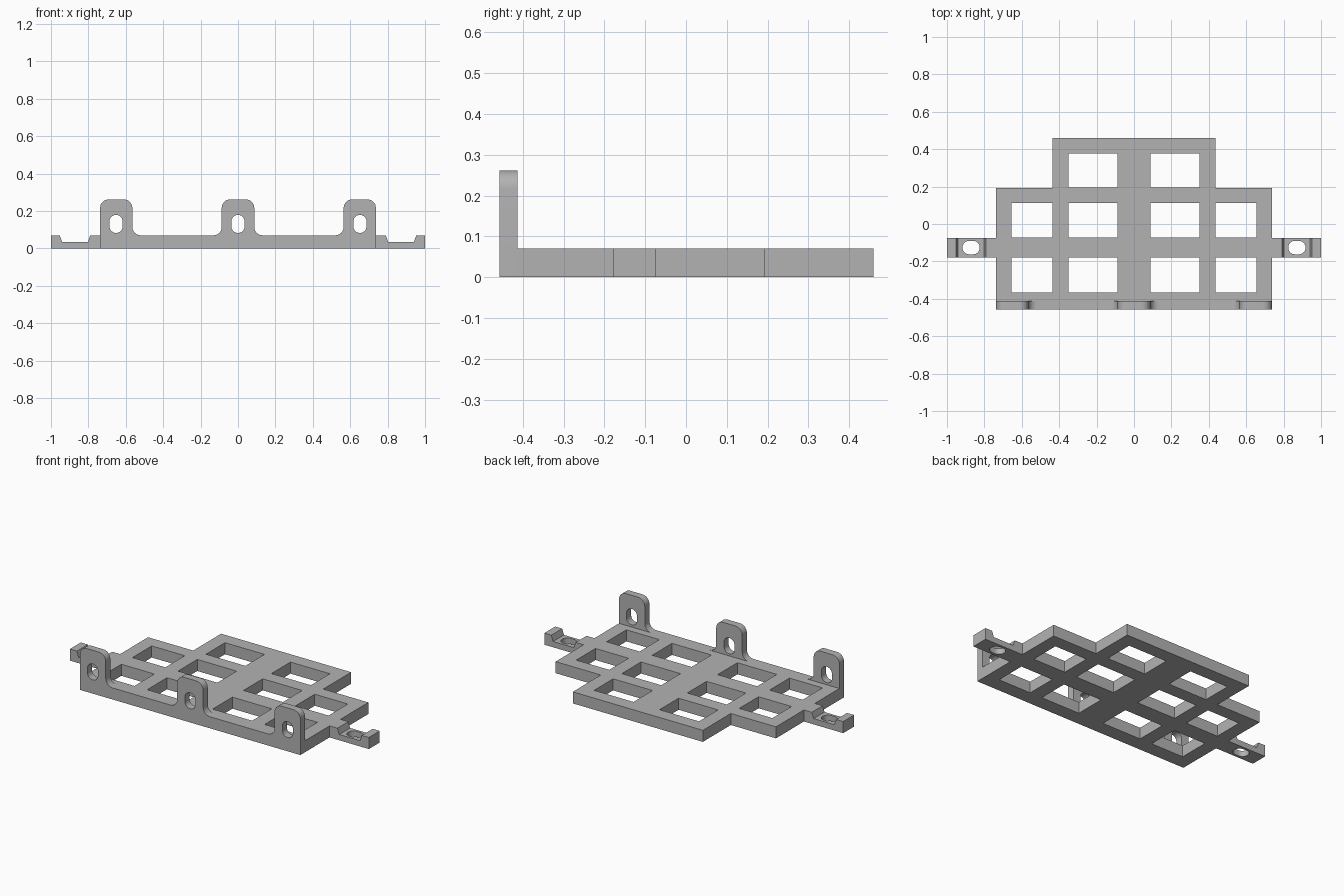
import bpy, bmesh, math
from mathutils import Matrix, Vector

if "Cube" in bpy.data.objects:
    bpy.data.objects.remove(bpy.data.objects["Cube"])

grey = bpy.data.materials.new("matte grey")
grey.use_nodes = True
grey.diffuse_color = (0.45, 0.45, 0.45, 1)
grey.node_tree.nodes["Principled BSDF"].inputs["Base Color"].default_value = (0.45, 0.45, 0.45, 1)

THICK = 0.07
FRONT, WALL_BACK = -0.457, -0.413
UPRIGHT = Matrix.Rotation(math.pi / 2, 4, 'X')


def rounded(corners, steps=8):
    """Turn (x, y, radius) corners into a loop with tangent arcs."""
    loop = []
    for i, (x, y, r) in enumerate(corners):
        p = Vector((x, y))
        if r == 0:
            loop.append(p)
            continue
        a = (Vector(corners[i - 1][:2]) - p).normalized()
        b = (Vector(corners[(i + 1) % len(corners)][:2]) - p).normalized()
        centre = p + (a + b) * r          # right-angled corners only
        for k in range(steps + 1):
            t = k / steps * math.pi / 2
            loop.append(centre - b * r * math.cos(t) - a * r * math.sin(t))
    return loop


def rect(x0, x1, y0, y1, r=0):
    return rounded([(x0, y0, r), (x1, y0, r), (x1, y1, r), (x0, y1, r)])


def slab(name, loops, depth, matrix):
    """Fill an outline with holes and give it thickness about its plane."""
    curve = bpy.data.curves.new(name, 'CURVE')
    curve.dimensions = '2D'
    curve.fill_mode = 'BOTH'
    curve.extrude = depth / 2
    for loop in loops:
        spline = curve.splines.new('POLY')
        spline.points.add(len(loop) - 1)
        for point, co in zip(spline.points, loop):
            point.co = (co.x, co.y, 0, 1)
        spline.use_cyclic_u = True
    temp = bpy.data.objects.new(name, curve)
    bpy.context.collection.objects.link(temp)
    bpy.context.view_layer.update()
    mesh = bpy.data.meshes.new_from_object(
        temp.evaluated_get(bpy.context.evaluated_depsgraph_get()))
    bpy.data.objects.remove(temp)
    bm = bmesh.new()
    bm.from_mesh(mesh)
    bmesh.ops.remove_doubles(bm, verts=bm.verts, dist=0.0001)
    bmesh.ops.transform(bm, matrix=matrix, verts=bm.verts)
    bmesh.ops.recalc_face_normals(bm, faces=bm.faces)
    bm.to_mesh(mesh)
    bm.free()
    mesh.name = name
    mesh.materials.clear()
    mesh.materials.append(grey)
    obj = bpy.data.objects.new(name, mesh)
    bpy.context.collection.objects.link(obj)
    return obj


# Stepped base plate with its grid of windows
half = [(0.737, WALL_BACK), (0.737, 0.193), (0.435, 0.193), (0.435, 0.46)]
outline = [Vector(p) for p in half] + [Vector((-x, y)) for x, y in reversed(half)]
windows = []
for y0, y1, columns in [(0.195, 0.377, 1), (-0.072, 0.112, 2), (-0.367, -0.178, 2)]:
    for x0, x1 in [(0.087, 0.351), (0.435, 0.656)][:columns]:
        windows += [rect(x0, x1, y0, y1), rect(-x1, -x0, y0, y1)]
parts = [slab("grid_plate", [outline] + windows, THICK,
              Matrix.Translation((0, 0, THICK / 2)))]

# Front wall with three rounded, slotted lugs
TOP, R = 0.262, 0.045
right = [(0.737, 0, 0), (0.737, TOP, R), (0.565, TOP, R), (0.565, THICK, R),
         (0.087, THICK, R), (0.087, TOP, R)]
wall = right + [(-x, z, r) for x, z, r in reversed(right)]
slots = [rect(x - 0.035, x + 0.035, 0.083, 0.179, 0.034) for x in (-0.652, 0, 0.652)]
parts.append(slab("front_lug_wall", [rounded(wall)] + slots, WALL_BACK - FRONT,
                  Matrix.Translation((0, (FRONT + WALL_BACK) / 2, 0)) @ UPRIGHT))

# Side arms: recessed profile with a vertical slot
ARM_Y = -0.126
profile = [(0.737, 0), (1, 0), (1, THICK), (0.953, THICK), (0.941, 0.035),
           (0.802, 0.035), (0.79, THICK), (0.737, THICK)]
for side, name in [(1, "left_arm"), (-1, "right_arm")]:
    arm = slab(name, [[Vector((side * x, z)) for x, z in profile]], 0.104,
               Matrix.Translation((0, ARM_Y, 0)) @ UPRIGHT)
    x = side * 0.871
    cutter = slab(name + "_cutter",
                  [rect(x - 0.046, x + 0.046, ARM_Y - 0.036, ARM_Y + 0.036, 0.035)],
                  0.3, Matrix.Identity(4))
    cutter.hide_render = True
    cut = arm.modifiers.new("slot", 'BOOLEAN')
    cut.operation = 'DIFFERENCE'
    cut.solver = 'EXACT'
    cut.object = cutter
    bpy.context.view_layer.update()
    arm.data = bpy.data.meshes.new_from_object(
        arm.evaluated_get(bpy.context.evaluated_depsgraph_get()))
    arm.modifiers.clear()
    bpy.data.objects.remove(cutter)
    parts.append(arm)

# Smooth the rounded corners, keep the machined edges sharp
bpy.ops.object.select_all(action='DESELECT')
for part in parts:
    part.select_set(True)
bpy.context.view_layer.objects.active = parts[0]
bpy.ops.object.shade_smooth_by_angle(angle=math.radians(30))
